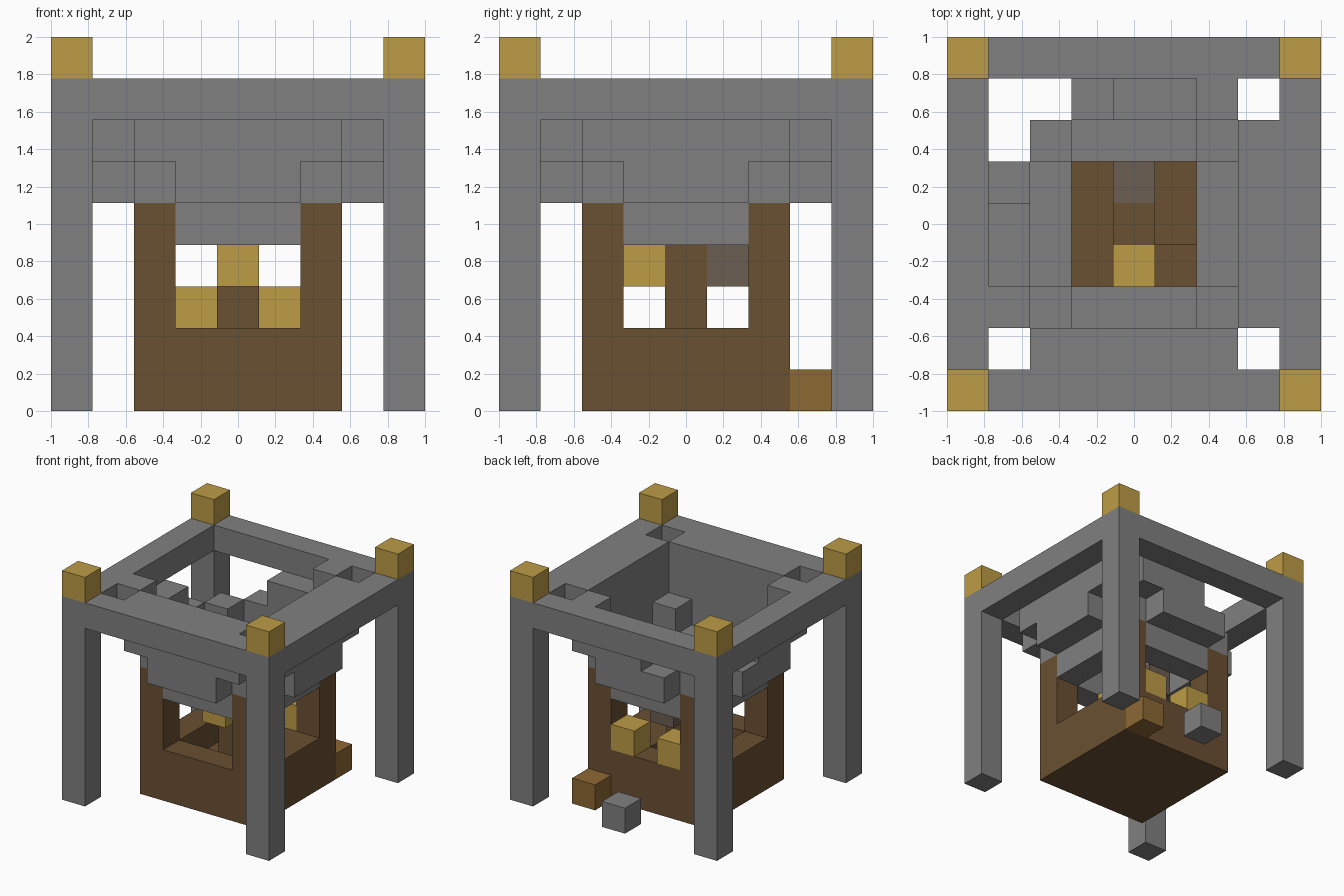
import bpy
import bmesh
from mathutils import Vector

cube = bpy.data.objects.get("Cube")
if cube:
    bpy.data.objects.remove(cube, do_unlink=True)

CELL = 2 / 9
AXES = [Vector(a) for a in ((1, 0, 0), (0, 1, 0), (0, 0, 1))]


def material(name, colour):
    mat = bpy.data.materials.new(name)
    mat.use_nodes = True
    mat.diffuse_color = (*colour, 1)
    mat.node_tree.nodes["Principled BSDF"].inputs["Base Color"].default_value = (*colour, 1)
    return mat


stone = material("grey stone", (0.216, 0.216, 0.216))
wood = material("dark wood", (0.144, 0.08, 0.032))
gold = material("gold", (0.515, 0.332, 0.061))
crate = material("light wood", (0.27, 0.138, 0.034))
ash = material("grey brown", (0.147, 0.114, 0.084))


def span(xs, ys, zs):
    """Cells of a box; each range is one index or an inclusive pair."""
    def expand(r):
        return range(r[0], r[1] + 1) if isinstance(r, tuple) else (r,)
    return {(x, y, z) for x in expand(xs) for y in expand(ys) for z in expand(zs)}


def around(cells):
    """Repeat cells on all four sides by quarter turns."""
    result = set()
    for _ in range(4):
        result |= cells
        cells = {(8 - y, x, z) for x, y, z in cells}
    return result


def build(name, mat, cells):
    """Make one object with only the outer faces of the cells."""
    bm = bmesh.new()
    for cell in cells:
        centre = Vector(cell) + Vector((0.5, 0.5, 0.5))
        for i, axis in enumerate(AXES):
            u, v = AXES[(i + 1) % 3], AXES[(i + 2) % 3]
            for sign in (1, -1):
                n = axis * sign
                if tuple(int(c) for c in Vector(cell) + n) in cells:
                    continue
                corners = [centre + (n + u * a + v * b * sign) / 2
                           for a, b in ((-1, -1), (1, -1), (1, 1), (-1, 1))]
                bm.faces.new([bm.verts.new((p - Vector((4.5, 4.5, 0))) * CELL)
                              for p in corners])
    bmesh.ops.remove_doubles(bm, verts=bm.verts, dist=0.001)
    mesh = bpy.data.meshes.new(name)
    bm.to_mesh(mesh)
    bm.free()
    mesh.materials.append(mat)
    obj = bpy.data.objects.new(name, mesh)
    bpy.context.collection.objects.link(obj)
    return obj


# Outer frame: four posts, top beams and gold caps
build("frame", stone, around(span(0, 0, (0, 7)) | span((0, 8), 0, 7)))
for i, cell in enumerate(sorted(around(span(0, 0, 8)))):
    build(f"post_cap_{i + 1}", gold, {cell})

# Stepped stone funnel, crumbled at the back and on the right
funnel = around(span((2, 6), 1, (6, 7)) | span((3, 5), 1, 5)
                | span(2, 2, 5) | span((3, 5), 2, 4))
missing = (span(2, 7, (5, 7)) | span(3, 7, (6, 7)) | span((4, 5), 7, 7)
           | span(1, 6, (5, 7)) | span(1, 5, (6, 7)) | span(1, (3, 4), 7))
build("funnel", stone, funnel - missing)

# Wooden tub with corner pillars, open windows and a hollow floor
tub = span((2, 6), (2, 6), 0) | around(span((2, 6), 2, 1) | span(2, 2, (2, 4)))
build("tub", wood, tub)
build("inner_step", wood, span(5, (4, 5), 1))

# Central pillar with its two side blocks
build("centre_pillar", wood, span(4, 4, (1, 3)))
build("pillar_front_block", gold, span(4, 3, 3))
build("pillar_back_block", ash, span(4, 5, 3))

# Gold blocks on the back sill
for side, x in (("right", 3), ("left", 5)):
    build(f"sill_block_{side}", gold, span(x, 6, 2))

# Loose blocks on the ground behind
build("loose_crate", crate, span(6, 7, 0))
build("loose_stone", stone, span(4, 8, 0))
